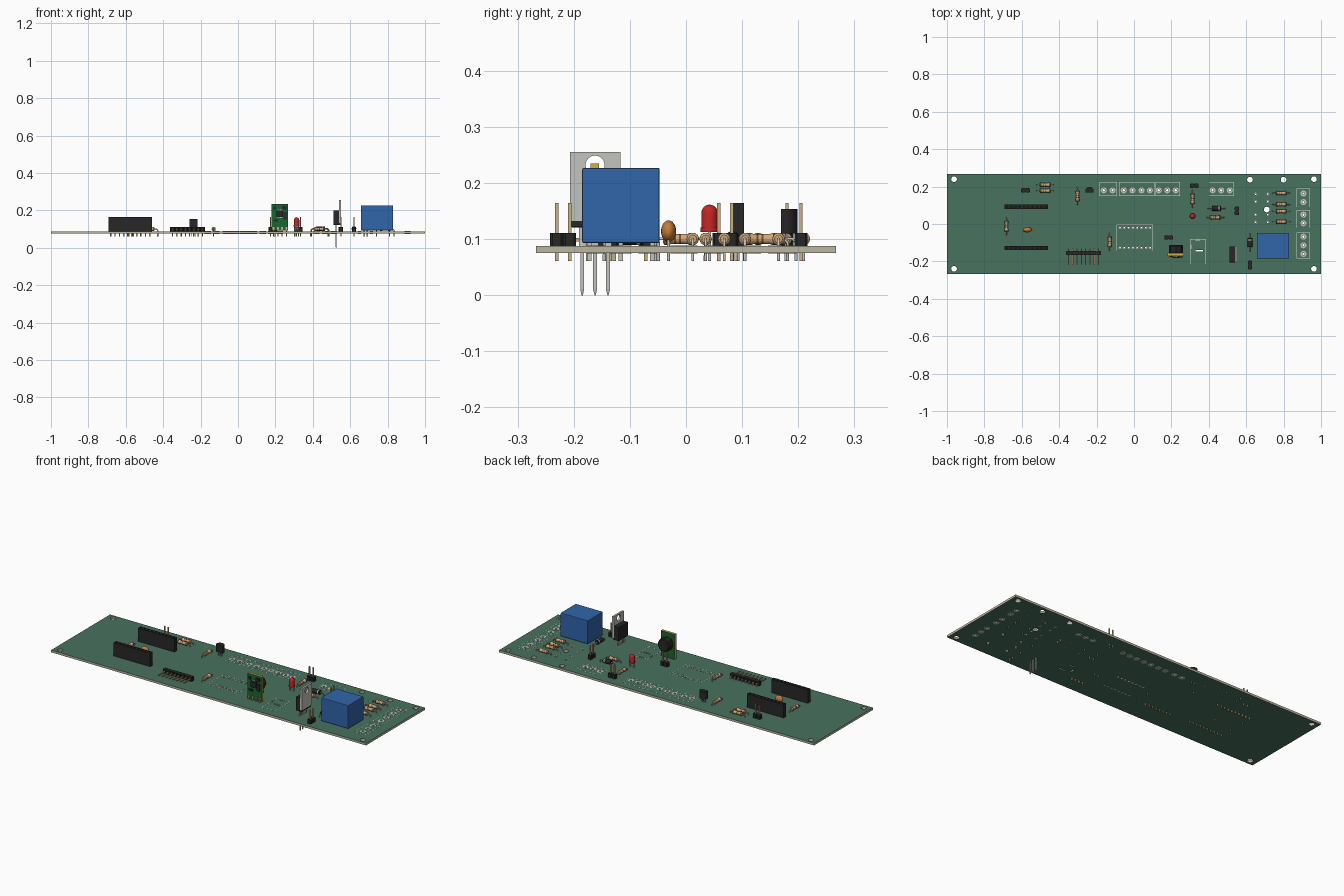
import bpy, bmesh
from math import cos, sin, pi, radians
from mathutils import Matrix, Vector

if "Cube" in bpy.data.objects:
    bpy.data.objects.remove(bpy.data.objects["Cube"])

TOP, BOT, PITCH, TIP = 0.0875, 0.075, 0.0231, 0.061

def mat(name, *rgb):
    m = bpy.data.materials.new(name)
    m.diffuse_color = (*rgb, 1)
    m.use_nodes = True
    m.node_tree.nodes["Principled BSDF"].inputs["Base Color"].default_value = m.diffuse_color
    return m

GREEN = mat("solder_mask", 0.065, 0.17, 0.115)
EDGE = mat("board_core", 0.50, 0.47, 0.36)
BLACK = mat("black_plastic", 0.02, 0.02, 0.022)
METAL = mat("metal", 0.55, 0.55, 0.52)
GOLD = mat("gold", 0.60, 0.45, 0.22)
TAN = mat("resistor_tan", 0.62, 0.40, 0.20)
BROWN = mat("band_brown", 0.22, 0.07, 0.02)
WHITE = mat("white_print", 0.70, 0.74, 0.70)
BLUE = mat("relay_blue", 0.03, 0.13, 0.40)
RED = mat("led_red", 0.55, 0.02, 0.02)
ORANGE = mat("ceramic_orange", 0.55, 0.20, 0.04)
PCB = mat("module_green", 0.01, 0.13, 0.03)
YELLOW = mat("module_core", 0.65, 0.45, 0.05)

def finish(bm, name, material, smooth=False):
    bmesh.ops.remove_doubles(bm, verts=bm.verts, dist=1e-6)
    bmesh.ops.recalc_face_normals(bm, faces=bm.faces)
    me = bpy.data.meshes.new(name)
    bm.to_mesh(me)
    bm.free()
    me.materials.append(material)
    ob = bpy.data.objects.new(name, me)
    bpy.context.collection.objects.link(ob)
    if smooth:
        bpy.ops.object.select_all(action='DESELECT')
        ob.select_set(True)
        bpy.context.view_layer.objects.active = ob
        bpy.ops.object.shade_smooth_by_angle(angle=radians(35))
    return ob

def add_box(bm, x0, x1, y0, y1, z0, z1):
    m = Matrix.Translation(((x0+x1)/2, (y0+y1)/2, (z0+z1)/2)) @ Matrix.Diagonal((x1-x0, y1-y0, z1-z0, 1))
    bmesh.ops.create_cube(bm, size=1, matrix=m)

def boxes(name, material, *specs, bevel=0):
    bm = bmesh.new()
    for s in specs:
        add_box(bm, *s)
    if bevel:
        bmesh.ops.bevel(bm, geom=bm.edges[:], offset=bevel, segments=2, affect='EDGES', profile=0.5)
    return finish(bm, name, material)

def lathe(bm, profile, m, n=16):
    rings = [[bm.verts.new(m @ Vector((r*cos(2*pi*i/n), r*sin(2*pi*i/n), z))) for i in range(n)]
             if r else [bm.verts.new(m @ Vector((0, 0, z)))]*n for r, z in profile]
    for a, b in zip(rings, rings[1:]):
        for i in range(n):
            j = (i+1) % n
            bm.faces.new(list(dict.fromkeys((a[i], a[j], b[j], b[i]))))

def prism(bm, pts, z0, z1):
    lo = bm.faces.new([bm.verts.new((x, y, z0)) for x, y in pts])
    ext = bmesh.ops.extrude_face_region(bm, geom=[lo])["geom"]
    bmesh.ops.translate(bm, verts=[v for v in ext if isinstance(v, bmesh.types.BMVert)], vec=(0, 0, z1-z0))
    if not lo.is_valid or lo not in bm.faces:
        return

def cut(ob, cutter):
    mod = ob.modifiers.new("cut", 'BOOLEAN')
    mod.operation, mod.object, mod.solver = 'DIFFERENCE', cutter, 'EXACT'
    bpy.context.view_layer.objects.active = ob
    bpy.ops.object.modifier_apply(modifier=mod.name)
    bpy.data.objects.remove(cutter)

def at(x, y, z=0):
    return Matrix.Translation((x, y, z))

def wire(name, pts, r=0.0028):
    cu = bpy.data.curves.new(name, 'CURVE')
    cu.dimensions, cu.bevel_depth, cu.bevel_resolution, cu.use_fill_caps = '3D', r, 1, True
    sp = cu.splines.new('POLY')
    sp.points.add(len(pts)-1)
    for p, c in zip(sp.points, pts):
        p.co = (*c, 1)
    cu.materials.append(METAL)
    ob = bpy.data.objects.new(name, cu)
    bpy.context.collection.objects.link(ob)

# Circuit board with mounting holes, terminal holes and power jack slots
terminals = [(x, 0.18) for x in (-.162, -.115, -.055, -.008, .04, .085, .132, .178, .223, .42, .466, .512)]
terminals += [(0.906, y) for y in (.163, .117, .05, .004, -.068, -.114, -.16)]
small = [(-0.075 + i*PITCH, y) for i in range(8) for y in (-.02, -.127)]
small += [(x, y) for x in (.65, .715) for y in (.16, .12, .05, .01)]
mounts = [(sx*0.962, sy*0.24) for sx in (-1, 1) for sy in (-1, 1)] + [(.62, .237), (.8, .237), (.71, .077)]
board = boxes("circuit_board", GREEN, (-1, 1, -.2675, .2675, BOT, TOP))
bm = bmesh.new()
for group, r in ((mounts, .0155), (terminals, .0065), (small, .0045)):
    for x, y in group:
        lathe(bm, [(0, 0), (r, 0), (r, .2), (0, .2)], at(x, y), 12)
for x0, x1, y0, y1 in ((.325, .355, -.088, -.08), (.3, .308, -.135, -.11), (.33, .37, -.148, -.14)):
    add_box(bm, x0, x1, y0, y1, 0, .2)
cut(board, finish(bm, "hole_cutter", GREEN))
board.data.materials.append(EDGE)
for p in board.data.polygons:
    p.material_index = 0 if abs(p.normal.z) > .5 else 1

# Solder pads on both faces and printed outlines
bm = bmesh.new()
for group, ri, ro in ((terminals, .0065, .0165), (small, .0045, .008)):
    for x, y in group:
        for z in (TOP, BOT - .0008):
            lathe(bm, [(ri, z), (ro, z), (ro, z+.0008), (ri, z+.0008), (ri, z)], at(x, y), 12)
finish(bm, "solder_pads", METAL)
bm = bmesh.new()
for x0, x1, y0, y1 in ((-.185, -.092, .15, .225), (-.08, .11, .15, .225), (.115, .245, .15, .225),
                       (.4, .535, .15, .225), (.87, .94, .09, .19), (.87, .94, -.02, .075),
                       (.87, .94, -.185, -.045), (-.094, .102, -.143, -.004), (.3, .385, -.215, -.08)):
    w = .002
    for b in ((x0, x1, y0, y0+w), (x0, x1, y1-w, y1), (x0, x0+w, y0, y1), (x1-w, x1, y0, y1)):
        add_box(bm, *b, TOP, TOP + .0006)
finish(bm, "printed_outlines", WHITE)

# Relay
boxes("relay_case", BLUE, (.657, .83, -.185, -.047, .093, .227), bevel=.003)
boxes("relay_pins", METAL, *[(x-.004, x+.004, y-.004, y+.004, TIP, .094)
      for x, y in ((.675, -.116), (.69, -.06), (.69, -.172), (.81, -.06), (.81, -.172))])

# Axial resistors and diodes
def axial(name, x, y, turn, body, material, bands, band_mat, r, half=.046):
    z = TOP + r + .002
    place = at(x, y, z) @ Matrix.Rotation(radians(90 if turn else 0), 4, 'Z')
    lay = place @ Matrix.Rotation(pi/2, 4, 'Y')
    bm = bmesh.new()
    lathe(bm, body, lay)
    finish(bm, name + "_body", material, True)
    bm = bmesh.new()
    for p, br, w in bands:
        lathe(bm, [(br*.9, p-w), (br, p-w), (br, p+w), (br*.9, p+w)], lay)
    finish(bm, name + "_bands", band_mat, True)
    c = .006
    wire(name + "_lead", [place @ Vector(v) for v in (
        (-half, 0, TIP-z), (-half, 0, -c), (-half+c, 0, 0), (half-c, 0, 0), (half, 0, -c), (half, 0, TIP-z))])

R = [(0, -.029), (.007, -.029), (.0108, -.026), (.0108, -.018), (.009, -.015)]
R += [(r, -z) for r, z in reversed(R)]
for i, (x, y, t) in enumerate(((-.475, .21, 0), (-.475, .178, 0), (-.302, .15, 1), (-.682, -.012, 1),
                               (-.13, -.095, 1), (.313, .135, 1), (.435, .035, 0), (.787, .165, 0),
                               (.787, .105, 0), (.787, .068, 0), (.787, .012, 0))):
    axial(f"resistor_{i+1}", x, y, t, R, TAN, [(-.022, .0111, .0018), (-.008, .0093, .0018),
          (.001, .0093, .0018), (.022, .0111, .0018)], BROWN, .0108)
D = [(0, -.024), (.0115, -.024), (.0125, -.023), (.0125, .023), (.0115, .024), (0, .024)]
for i, (x, y, t) in enumerate(((.44, .083, 0), (.62, -.1, 1))):
    axial(f"diode_{i+1}", x, y, t, D, BLACK, [(.015, .0128, .003)], METAL, .0125)

# Pin headers: chamfered block per pin
def header(name, x, y, n, along_y=False, angled=False):
    h, c = PITCH/2, .004
    octagon = [(h-c, -h), (h, c-h), (h, h-c), (h-c, h), (c-h, h), (-h, h-c), (-h, c-h), (c-h, -h)]
    base, pins = bmesh.new(), []
    for i in range(n):
        d = (i - (n-1)/2)*PITCH
        px, py = (x, y+d) if along_y else (x+d, y)
        prism(base, [(px+a, py+b) for a, b in octagon], TOP, .111)
        w = .003
        if angled:
            hy = y + .02
            pins += [(px-w, px+w, hy-w, hy+w, TIP, .102), (px-w, px+w, y-.065, hy+w, .096, .102)]
        else:
            pins.append((px-w, px+w, py-w, py+w, TIP, .164))
    finish(base, name + "_base", BLACK)
    boxes(name + "_pins", GOLD, *pins)

header("switch_header", -.58, .18, 2)
header("buzzer_header", .322, .205, 2)
header("voltage_header", .185, -.072, 2)
header("coil_header", .55, .07, 2, True)
header("relay_header", .62, -.219, 2, True)
header("reader_header", -.27, -.155, 8, angled=True)

# Ten-way socket strips
for name, y in (("rear_socket", .092), ("front_socket", -.128)):
    xs = [-.576 + (i-4.5)*PITCH for i in range(10)]
    strip = boxes(name, BLACK, (-.692, -.46, y-.0115, y+.0115, TOP, .164))
    cut(strip, boxes("slot_cutter", BLACK, *[(x-.004, x+.004, y-.004, y+.004, .125, .18) for x in xs]))
    boxes(name + "_pins", GOLD, *[(x-.003, x+.003, y-.003, y+.003, TIP, TOP) for x in xs])

# Ceramic disc capacitor
bm = bmesh.new()
bmesh.ops.create_uvsphere(bm, u_segments=20, v_segments=12, radius=1,
                          matrix=at(-.57, -.031, .114) @ Matrix.Diagonal((.024, .0135, .0195, 1)))
finish(bm, "disc_capacitor", ORANGE, True)
for s in (-1, 1):
    wire("capacitor_lead", [(-.57+s*.012, -.031, TIP), (-.57+s*.012, -.031, .105)])

# Indicator LED: flange, barrel and dome
bm = bmesh.new()
dome = [(.0145*cos(a*pi/12), .147 + .0145*sin(a*pi/12)) for a in range(6)]
lathe(bm, [(0, .113), (.0165, .113), (.0165, .121), (.0145, .121)] + dome + [(0, .1615)], at(.313, .042), 20)
finish(bm, "led_lens", RED, True)
boxes("led_leads", METAL, *[(.313+s*.0115-.0025, .313+s*.0115+.0025, .0395, .0445, TIP, .115) for s in (-1, 1)])

# Small half-round transistor
bm = bmesh.new()
prism(bm, [(-.238 + .0225*cos(radians(a)), .178 + .0205*sin(radians(a))) for a in range(-24, 205, 12)], .11, .154)
finish(bm, "small_transistor_body", BLACK, True)
boxes("small_transistor_leads", METAL, *[(-.238+d-.002, -.238+d+.002, .178, .182, TIP, .111) for d in (-.0115, 0, .0115)])

# Upright power transistor with metal tab and long tapered legs
boxes("power_transistor_body", BLACK, (.511, .549, -.205, -.119, .121, .2), bevel=.002)
tab = boxes("power_transistor_tab", METAL, (.54, .551, -.207, -.117, .132, .255))
bm = bmesh.new()
lathe(bm, [(0, -.05), (.017, -.05), (.017, .05), (0, .05)],
      at(.545, -.162, .232) @ Matrix.Rotation(pi/2, 4, 'Y'), 24)
cut(tab, finish(bm, "tab_hole_cutter", METAL))
bm = bmesh.new()
for y in (-.185, -.162, -.139):
    add_box(bm, .522, .527, y-.006, y+.006, .085, .123)
    lathe(bm, [(0, 0), (.0015, 0), (.0048, .01), (.0048, .086), (0, .086)],
          at(.5245, y) @ Matrix.Rotation(pi/4, 4, 'Z'), 4)
finish(bm, "power_transistor_legs", METAL)

# Upright voltage regulator module
pcb = boxes("regulator_board", PCB, (.18, .268, -.17, -.155, .091, .235))
pcb.data.materials.append(YELLOW)
for p in pcb.data.polygons:
    p.material_index = 0 if abs(p.normal.y) > .5 else 1
boxes("regulator_chips", BLACK, (.207, .24, -.181, -.17, .165, .2), (.235, .258, -.178, -.17, .205, .222),
      (.19, .202, -.177, -.17, .205, .22), (.243, .26, -.178, -.17, .15, .19), (.19, .215, -.176, -.17, .14, .15))
boxes("regulator_chip_leads", METAL, *[(.21+i*.0075, .2145+i*.0075, -.174, -.17, z, z+.006)
      for i in range(4) for z in (.16, .199)])
bm = bmesh.new()
lathe(bm, [(0, 0), (.036, 0), (.038, .004), (.038, .038), (.034, .043), (0, .043)],
      at(.224, -.155, .175) @ Matrix.Rotation(-pi/2, 4, 'X'), 8)
finish(bm, "regulator_inductor", BLACK)
boxes("regulator_pins", GOLD, *[(x-.003, x+.003, -.178, -.172, TIP, .112) for x in (.19, .213, .236, .259)],
      *[(x-.005, x+.005, -.175, -.169, .098, .112) for x in (.19, .213, .236, .259)])
